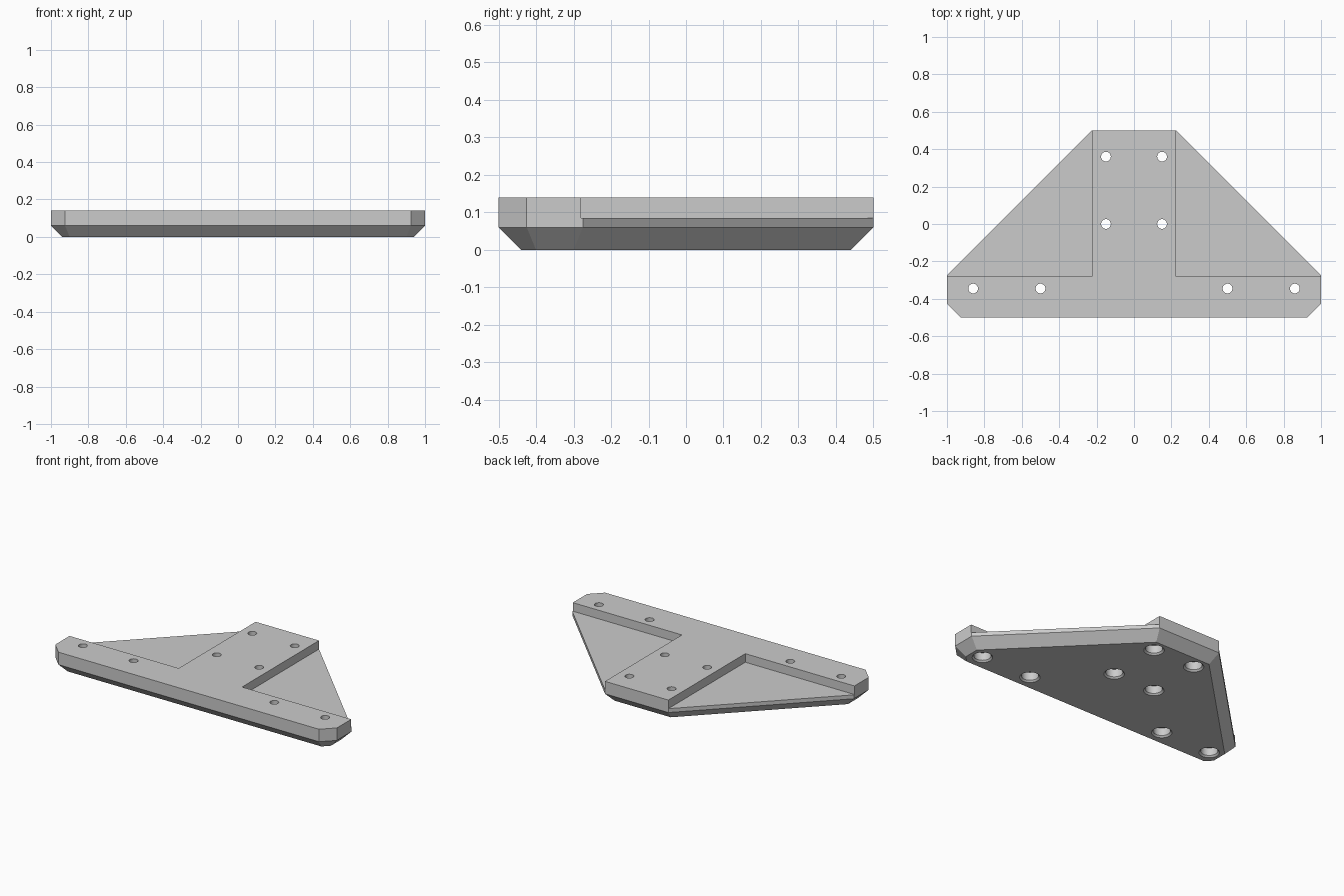
import bpy
import bmesh
from math import cos, sin, pi
from mathutils import Vector
from mathutils.geometry import intersect_line_line_2d

cube = bpy.data.objects.get("Cube")
if cube:
    bpy.data.objects.remove(cube, do_unlink=True)

grey = bpy.data.materials.new("light grey")
grey.use_nodes = True
colour = (0.6, 0.6, 0.6, 1)
grey.diffuse_color = colour
grey.node_tree.nodes["Principled BSDF"].inputs["Base Color"].default_value = colour

HEIGHT, CHAMFER, WEB_TOP = 0.14, 0.06, 0.085
ARM_BACK, STEM_HALF = -0.28, 0.225


def loft(bm, rings):
    """Closed solid through equal-length rings, listed bottom to top."""
    loops = [[bm.verts.new(p) for p in ring] for ring in rings]
    n = len(loops[0])
    bm.faces.new(loops[0][::-1])
    bm.faces.new(loops[-1])
    for low, high in zip(loops, loops[1:]):
        for i in range(n):
            j = (i + 1) % n
            bm.faces.new((low[i], low[j], high[j], high[i]))


def make_object(name, bm):
    bmesh.ops.recalc_face_normals(bm, faces=bm.faces)
    mesh = bpy.data.meshes.new(name)
    bm.to_mesh(mesh)
    bm.free()
    mesh.materials.append(grey)
    ob = bpy.data.objects.new(name, mesh)
    bpy.context.collection.objects.link(ob)
    return ob


def inset(points, d):
    """Offset a counter-clockwise outline inwards."""
    lines = []
    for i, p in enumerate(points):
        a, b = Vector(p), Vector(points[(i + 1) % len(points)])
        t = (b - a).normalized()
        shift = Vector((-t.y, t.x)) * d
        lines.append((a + shift - t * 2, b + shift + t * 2))
    return [intersect_line_line_2d(*lines[i - 1], *lines[i])
            for i in range(len(lines))]


def at_height(points, z):
    return [(p[0], p[1], z) for p in points]


# Bracket blank with a chamfered underside
half = [(0.925, -0.5), (1, -0.425), (1, -0.275), (STEM_HALF, 0.5)]
outline = half + [(-x, y) for x, y in reversed(half)]
bm = bmesh.new()
loft(bm, [at_height(inset(outline, CHAMFER), 0),
          at_height(outline, CHAMFER), at_height(outline, HEIGHT)])
bracket = make_object("t_bracket", bm)

# Cutter that lowers the two triangular webs
bm = bmesh.new()
for x0, x1 in ((STEM_HALF, 1.2), (-1.2, -STEM_HALF)):
    corners = [(x0, ARM_BACK), (x1, ARM_BACK), (x1, 0.7), (x0, 0.7)]
    loft(bm, [at_height(corners, WEB_TOP), at_height(corners, 0.3)])
web_cutter = make_object("web_cutter", bm)

# Cutter for the screw holes: bevelled counterbore below, narrow bore above
bore = [(0.07, -0.01), (0.05, 0.01), (0.05, 0.06), (0.026, 0.06), (0.026, 0.2)]
bm = bmesh.new()
for x, y in ((0.86, -0.345), (0.5, -0.345), (0.15, 0), (0.15, 0.36)):
    for side in (-1, 1):
        loft(bm, [[(side * x + r * cos(2 * pi * k / 32),
                    y + r * sin(2 * pi * k / 32), z) for k in range(32)]
                  for r, z in bore])
hole_cutter = make_object("hole_cutter", bm)

# Cut the blank and drop the cutters
bpy.ops.object.select_all(action="DESELECT")
bpy.context.view_layer.objects.active = bracket
bracket.select_set(True)
for cutter in (web_cutter, hole_cutter):
    cutter.hide_render = True
    mod = bracket.modifiers.new(cutter.name, "BOOLEAN")
    mod.operation = "DIFFERENCE"
    mod.solver = "EXACT"
    mod.object = cutter
    bpy.ops.object.modifier_apply(modifier=mod.name)
    bpy.data.objects.remove(cutter, do_unlink=True)
bpy.ops.object.shade_smooth_by_angle()
